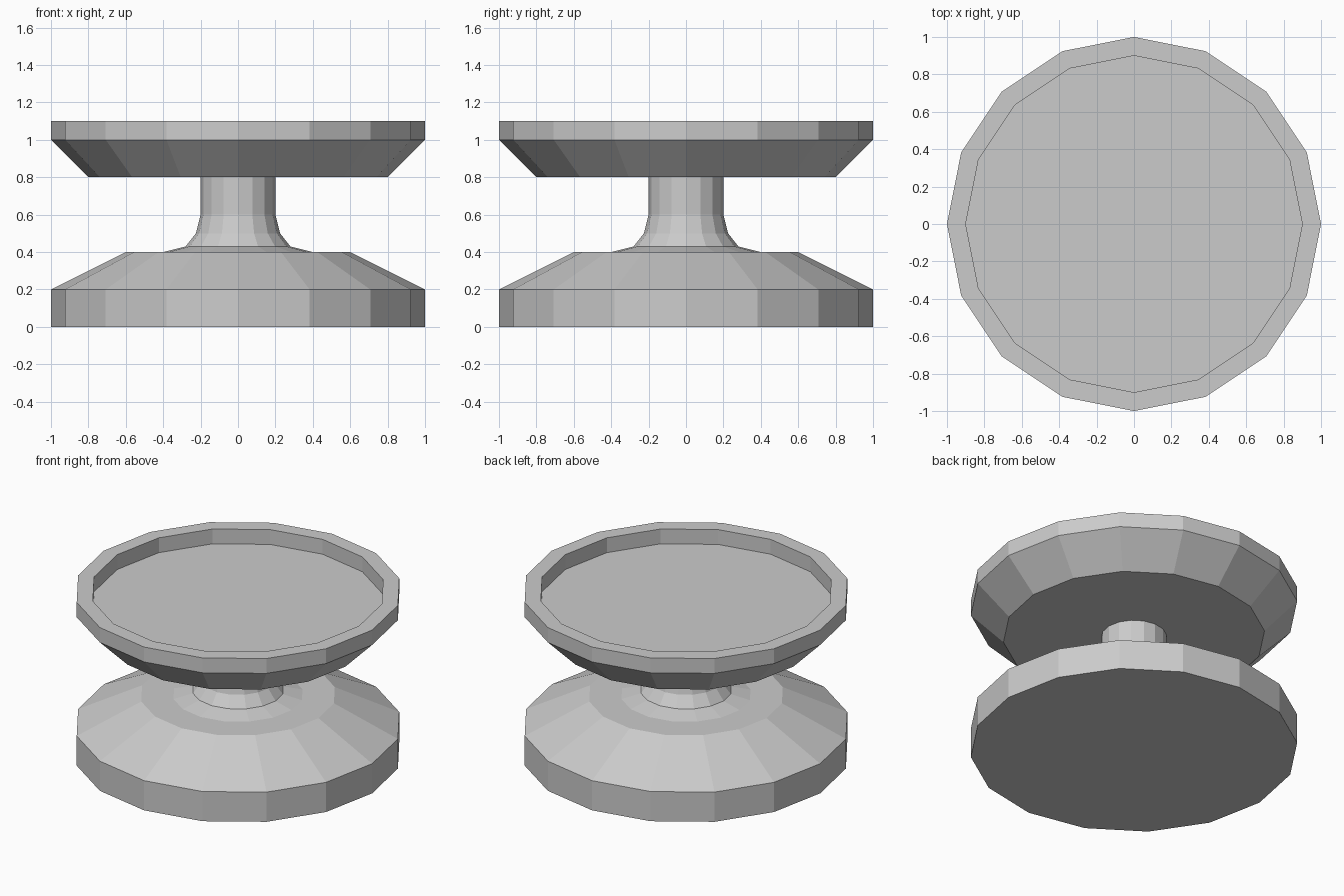
import bpy, bmesh, math

if "Cube" in bpy.data.objects:
    bpy.data.objects.remove(bpy.data.objects["Cube"])

SIDES = 16

grey = bpy.data.materials.new("light_grey")
grey.diffuse_color = (0.6, 0.6, 0.6, 1)
grey.use_nodes = True
grey.node_tree.nodes["Principled BSDF"].inputs["Base Color"].default_value = grey.diffuse_color

# Profile (radius, height) from the bottom rim up to the recessed top
base = [(1, 0), (1, 0.2), (0.6, 0.4)]
flare = [(0.4, 0.4), (0.28, 0.43), (0.225, 0.5), (0.2, 0.6)]
neck = [(0.2, 0.8)]
dish = [(0.8, 0.8), (1, 1), (1, 1.1), (0.9, 1.1), (0.9, 1.0)]
profile = base + flare + neck + dish

# Lathe the profile around z and cap both ends
bm = bmesh.new()
rings = []
for r, z in profile:
    rings.append([bm.verts.new((r * math.cos(2 * math.pi * i / SIDES),
                                r * math.sin(2 * math.pi * i / SIDES), z))
                  for i in range(SIDES)])
for lo, hi in zip(rings, rings[1:]):
    for i in range(SIDES):
        j = (i + 1) % SIDES
        bm.faces.new((lo[i], lo[j], hi[j], hi[i]))
bm.faces.new(rings[0][::-1])
bm.faces.new(rings[-1])

mesh = bpy.data.meshes.new("pedestal")
bm.to_mesh(mesh)
bm.free()
mesh.materials.append(grey)
obj = bpy.data.objects.new("pedestal", mesh)
bpy.context.collection.objects.link(obj)
